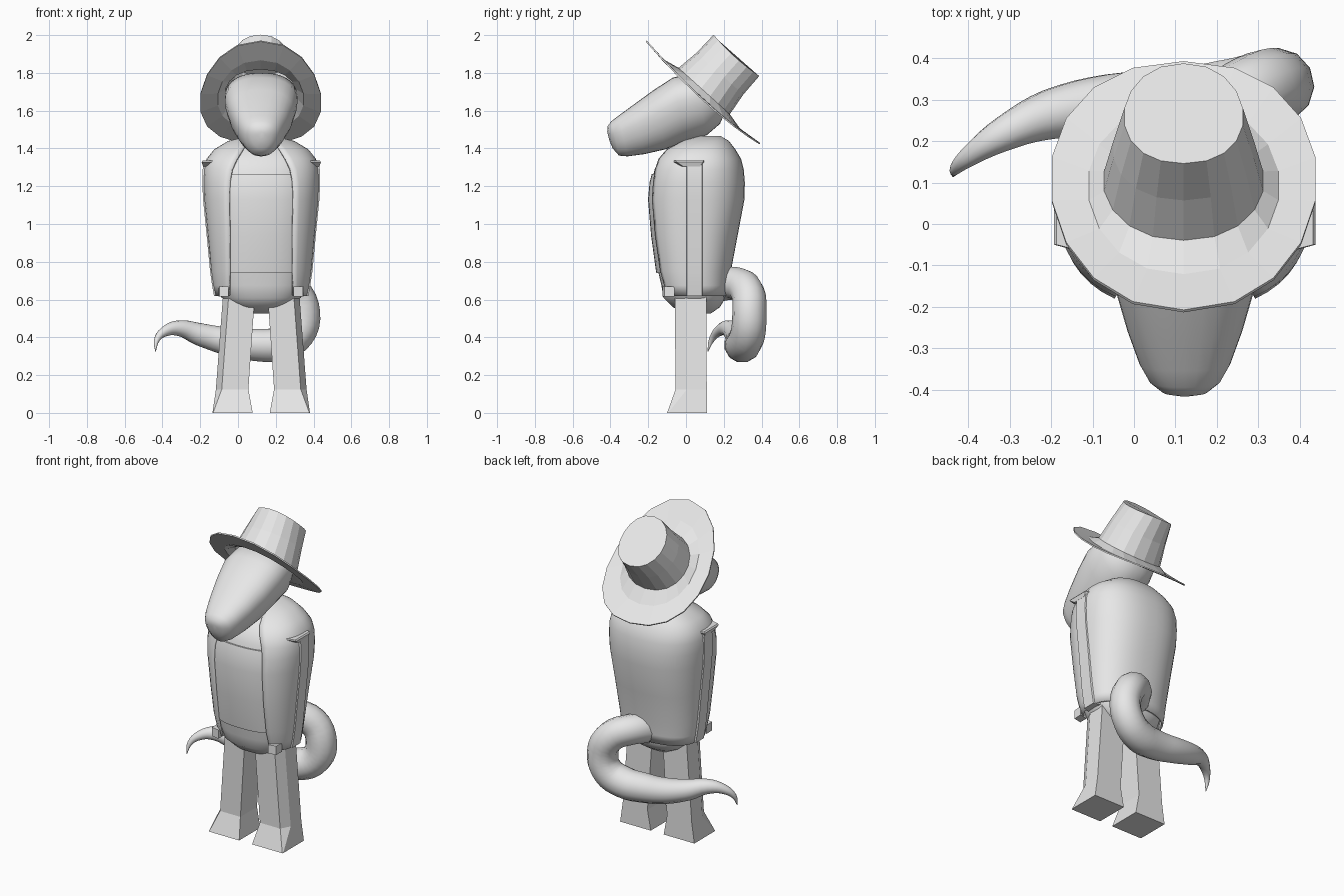
import bpy, bmesh, math
from mathutils import Vector

cube = bpy.data.objects.get("Cube")
if cube:
    bpy.data.objects.remove(cube, do_unlink=True)

CX = 0.123  # the figure's own centre line (the tail hangs out to one side)

grey = bpy.data.materials.new("plain_grey")
grey.use_nodes = True
grey.diffuse_color = (0.8, 0.8, 0.8, 1)
grey.node_tree.nodes["Principled BSDF"].inputs["Base Color"].default_value = (0.8, 0.8, 0.8, 1)


def smooth(obj, angle):
    bpy.ops.object.select_all(action='DESELECT')
    obj.select_set(True)
    bpy.context.view_layer.objects.active = obj
    bpy.ops.object.shade_smooth_by_angle(angle=math.radians(angle))


def power(v, e):
    return math.copysign(abs(v) ** e, v)


def loft(name, rings, closed=True, caps=(True, True), angle=None, thick=0):
    """Skin a list of equal-length point rings into one mesh object."""
    bm = bmesh.new()
    rows = [[bm.verts.new(p) for p in ring] for ring in rings]
    n = len(rows[0])
    for a, b in zip(rows, rows[1:]):
        for i in range(n if closed else n - 1):
            j = (i + 1) % n
            bm.faces.new((a[i], a[j], b[j], b[i]))
    if caps[0]:
        bm.faces.new(rows[0][::-1])
    if caps[1]:
        bm.faces.new(rows[-1])
    if all(caps):
        bmesh.ops.recalc_face_normals(bm, faces=bm.faces)
    mesh = bpy.data.meshes.new(name)
    bm.to_mesh(mesh)
    bm.free()
    obj = bpy.data.objects.new(name, mesh)
    bpy.context.collection.objects.link(obj)
    mesh.materials.append(grey)
    if angle:
        smooth(obj, angle)
    if thick:
        mod = obj.modifiers.new("thickness", 'SOLIDIFY')
        mod.thickness = thick
        mod.offset = -1


def section(z, yc, rx, ry, gap=0.0, inset=0.0, n=2.4, segs=40):
    """Rounded-square outline, starting at the front, with an optional front gap."""
    rx, ry = rx - inset, ry - inset
    t0 = math.asin(min(1, gap / rx) ** (n / 2))
    steps = segs - 1 if gap else segs
    pts = []
    for i in range(segs):
        t = t0 + (2 * math.pi - 2 * t0) * i / steps
        pts.append((CX + rx * power(math.sin(t), 2 / n), yc - ry * power(math.cos(t), 2 / n), z))
    return pts


# Coat: z, y centre, half width, half depth, half opening
coat = [(0.62, 0.045, 0.245, 0.178, 0.17), (0.675, 0.04, 0.255, 0.19, 0.17),
        (0.75, 0.035, 0.266, 0.203, 0.168), (0.94, 0.04, 0.284, 0.234, 0.168),
        (1.13, 0.05, 0.303, 0.26, 0.17), (1.22, 0.055, 0.307, 0.257, 0.168),
        (1.29, 0.06, 0.305, 0.246, 0.155), (1.345, 0.066, 0.29, 0.226, 0.13),
        (1.395, 0.075, 0.25, 0.187, 0.10), (1.44, 0.10, 0.175, 0.127, 0.07),
        (1.465, 0.125, 0.07, 0.06, 0.03)]
loft("coat", [section(*r) for r in coat], closed=False, caps=(False, True), angle=40, thick=0.012)

# Chest and hips under the coat, with the shirt as a slightly fuller layer
hips = [(0.525, 0.07, 0.08, 0.06), (0.56, 0.055, 0.15, 0.125), (0.61, 0.045, 0.21, 0.165)]
body = [section(*r) for r in hips] + [section(*r[:4], inset=0.02) for r in coat[1:10]]
loft("body", body, angle=50)
shirt = [(0.74, 0.035, 0.266, 0.201)] + [r[:4] for r in coat[2:6]] + [(1.265, 0.058, 0.304, 0.248)]
loft("shirt", [section(*r, inset=0.009) for r in shirt], angle=50)

# Sleeves and shoulder flaps, one per side
for side, label in ((1, "left"), (-1, "right")):
    def slab(z, x0, x1, y0, y1):
        pts = [(x0, y0), (x1, y0 + 0.015), (x1, y1 - 0.015), (x0, y1)]
        return [(CX + side * x, y, z) for x, y in pts]
    loft(label + "_sleeve",
         [slab(z, rx - 0.04, rx + 0.005, -0.01, 0.10) for z, _, rx, _, _ in coat[:7]]
         + [slab(1.33, 0.25, 0.303, -0.01, 0.10)], angle=30)
    loft(label + "_shoulder_flap",
         [slab(1.305, 0.27, 0.308, -0.03, 0.09), slab(1.328, 0.26, 0.316, -0.065, 0.105),
          slab(1.336, 0.25, 0.31, -0.065, 0.105)])
    # Cuff at the front corner of the hem
    loft(label + "_cuff",
         [[(CX + side * x, y, z) for x, y in
           ((0.172, -0.125), (0.222, -0.115), (0.225, -0.06), (0.172, -0.07))]
          for z in (0.615, 0.67)])

    # Leg with a flared foot; the outer front corner is bevelled
    def leg_ring(z, xi, xf, xo, yf, ym, yb):
        pts = [(xi, yf), (xf, yf), (xo, ym), (xo, yb), (xi, yb)]
        return [(CX + side * x, y, z) for x, y in pts]
    loft(label + "_leg", [leg_ring(0.0, 0.045, 0.255, 0.258, -0.10, -0.095, 0.11),
                          leg_ring(0.125, 0.068, 0.209, 0.24, -0.055, 0.005, 0.11),
                          leg_ring(0.68, 0.03, 0.168, 0.198, -0.06, 0.0, 0.108)])

# Head with a long blunt snout: top y, top z, bottom y, bottom z, half width
head = [(0.19, 1.72, 0.21, 1.60, 0.11), (0.13, 1.77, 0.18, 1.53, 0.175),
        (0.04, 1.80, 0.11, 1.47, 0.21), (-0.07, 1.775, 0.00, 1.44, 0.21),
        (-0.17, 1.71, -0.11, 1.395, 0.187), (-0.28, 1.63, -0.22, 1.37, 0.152),
        (-0.355, 1.575, -0.31, 1.358, 0.12), (-0.395, 1.545, -0.355, 1.362, 0.094),
        (-0.415, 1.518, -0.388, 1.40, 0.06), (-0.417, 1.488, -0.405, 1.44, 0.02)]
rings = []
for ty, tz, by, bz, w in head:
    ring = []
    for i in range(32):
        a = 2 * math.pi * i / 32
        k = (1 + power(math.cos(a), 0.85)) / 2          # 1 at the top, 0 at the jaw
        taper = 1.0 - 0.3 * (1 - k) ** 1.5              # narrower towards the jaw
        ring.append((CX + w * power(math.sin(a), 0.85) * taper,
                     by + (ty - by) * k, bz + (tz - bz) * k))
    rings.append(ring)
loft("head", rings, angle=60)

# Tilted hat: height along its axis, half width, half depth, side droop, side shift back
centre, axis, back = Vector((CX - 0.003, 0.093, 1.70)), Vector((0, 0.67, 0.742)), Vector((0, 0.742, -0.67))
hat = [(0.0, 0.323, 0.405, 0.03, 0.05), (-0.015, 0.232, 0.275, 0.012, 0.025),
       (0.005, 0.195, 0.183, 0.0, 0.01), (0.13, 0.172, 0.166, 0.0, 0.0),
       (0.26, 0.145, 0.163, 0.012, 0.0)]
rings = []
for h, rx, rd, droop, shift in hat:
    ring = []
    for i in range(18):
        c, s = math.cos(math.pi * (2 * i + 1) / 18), math.sin(math.pi * (2 * i + 1) / 18)
        ring.append(centre + Vector((rx * power(c, 0.9), 0, 0))
                    + back * (rd * s + shift * c * c) + axis * (h - droop * c * c))
    rings.append(ring)
loft("hat", rings, caps=(False, True), thick=0.008)

# Curling tail: x, y, z, radius
path = [(0.13, 0.14, 0.67, 0.088), (0.20, 0.26, 0.685, 0.088), (0.295, 0.325, 0.64, 0.09),
        (0.345, 0.335, 0.53, 0.09), (0.315, 0.328, 0.42, 0.092), (0.22, 0.305, 0.365, 0.094),
        (0.09, 0.29, 0.36, 0.088), (-0.06, 0.288, 0.38, 0.076), (-0.20, 0.265, 0.415, 0.062),
        (-0.31, 0.22, 0.448, 0.043), (-0.39, 0.17, 0.43, 0.027), (-0.43, 0.135, 0.385, 0.015),
        (-0.437, 0.115, 0.325, 0.002)]
curve = bpy.data.curves.new("tail", 'CURVE')
curve.dimensions = '3D'
curve.bevel_depth = 1.0
curve.bevel_resolution = 4
curve.resolution_u = 4
curve.use_fill_caps = True
spline = curve.splines.new('BEZIER')
spline.bezier_points.add(len(path) - 1)
for point, (x, y, z, r) in zip(spline.bezier_points, path):
    point.co = (x, y, z)
    point.radius = r
    point.handle_left_type = point.handle_right_type = 'AUTO'
curve.materials.append(grey)
tail = bpy.data.objects.new("tail", curve)
bpy.context.collection.objects.link(tail)
bpy.ops.object.select_all(action='DESELECT')
tail.select_set(True)
bpy.context.view_layer.objects.active = tail
bpy.ops.object.convert(target='MESH')
smooth(bpy.context.view_layer.objects.active, 60)
